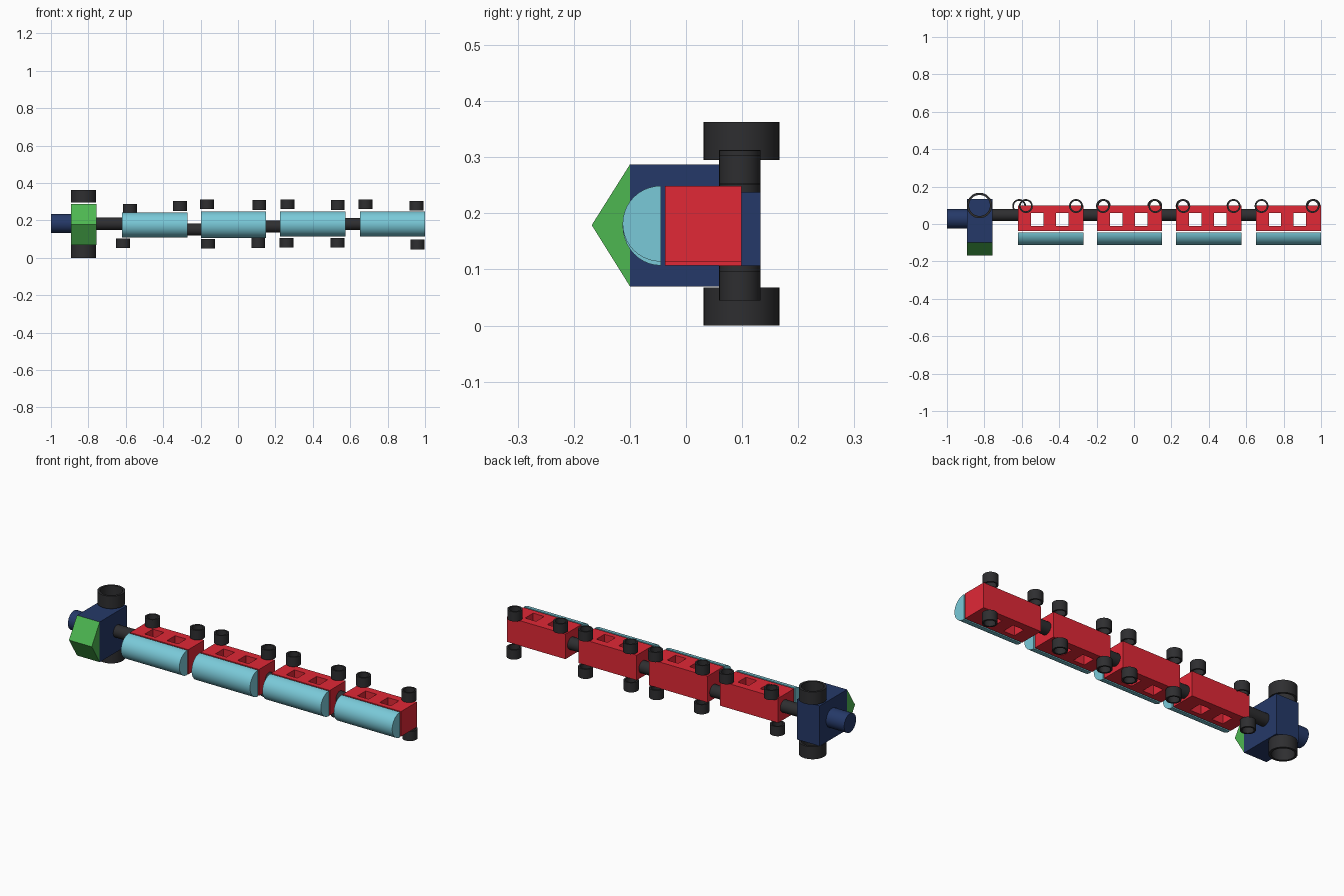
import bpy, bmesh, math
from mathutils import Matrix

if "Cube" in bpy.data.objects:
    bpy.data.objects.remove(bpy.data.objects["Cube"])


def material(name, rgb):
    """Material from 0-255 screen colour, converted to linear."""
    m = bpy.data.materials.new(name)
    m.diffuse_color = (*[((c / 255 + 0.055) / 1.055) ** 2.4 for c in rgb], 1)
    m.use_nodes = True
    m.node_tree.nodes["Principled BSDF"].inputs["Base Color"].default_value = m.diffuse_color
    return m


NAVY = material("navy", (37, 57, 104))
GREEN = material("green", (77, 183, 81))
RED = material("red", (225, 40, 54))
TEAL = material("light_blue", (122, 202, 217))
BLACK = material("black", (46, 46, 48))


def add(name, mesh, mat, smooth=False):
    ob = bpy.data.objects.new(name, mesh)
    bpy.context.collection.objects.link(ob)
    mesh.materials.clear()
    mesh.materials.append(mat)
    if smooth:
        bpy.ops.object.select_all(action='DESELECT')
        ob.select_set(True)
        bpy.context.view_layer.objects.active = ob
        bpy.ops.object.shade_smooth_by_angle(angle=math.radians(35))
    else:
        mesh.shade_flat()
    return ob


def finish(name, bm, mat, smooth=False):
    bmesh.ops.recalc_face_normals(bm, faces=bm.faces)
    me = bpy.data.meshes.new(name)
    bm.to_mesh(me)
    bm.free()
    return add(name, me, mat, smooth)


def prism(name, profile, x0, x1, mat, smooth=False):
    """Extrude a (y, z) profile along x."""
    bm = bmesh.new()
    f = bm.faces.new([bm.verts.new((x0, y, z)) for y, z in profile])
    g = bmesh.ops.extrude_face_region(bm, geom=[f])["geom"]
    bmesh.ops.translate(bm, vec=(x1 - x0, 0, 0),
                        verts=[v for v in g if isinstance(v, bmesh.types.BMVert)])
    return finish(name, bm, mat, smooth)


def circle(y, z, r, n=32):
    return [(y + r * math.cos(2 * math.pi * i / n),
             z + r * math.sin(2 * math.pi * i / n)) for i in range(n)]


def rod(name, x0, x1, y, z, r, mat):
    return prism(name, circle(y, z, r), x0, x1, mat, True)


def wheel(name, x, y, z0, z1, r, wall):
    """Open ring wheel with its axis along z."""
    bm = bmesh.new()
    section = [(r, z0), (r, z1), (r - wall, z1), (r - wall, z0)]
    vs = [bm.verts.new((a, 0, z)) for a, z in section]
    es = [bm.edges.new((vs[i], vs[(i + 1) % 4])) for i in range(4)]
    bmesh.ops.spin(bm, geom=vs + es, cent=(0, 0, 0), axis=(0, 0, 1),
                   angle=2 * math.pi, steps=32, use_merge=True)
    bmesh.ops.remove_doubles(bm, verts=bm.verts, dist=1e-5)
    bmesh.ops.translate(bm, vec=(x, y, 0), verts=bm.verts)
    return finish(name, bm, BLACK, True)


def windowed_body(name, x0, x1, y0, y1, z0, z1, holes):
    """Box with rectangular windows running through it along z."""
    cu = bpy.data.curves.new(name, 'CURVE')
    cu.dimensions, cu.fill_mode, cu.extrude = '2D', 'BOTH', (z1 - z0) / 2
    for a, b, c, d in [(x0, x1, y0, y1)] + holes:
        s = cu.splines.new('POLY')
        s.points.add(3)
        for p, (x, y) in zip(s.points, [(a, c), (b, c), (b, d), (a, d)]):
            p.co = (x, y, 0, 1)
        s.use_cyclic_u = True
    tmp = bpy.data.objects.new(name + "_outline", cu)
    bpy.context.collection.objects.link(tmp)
    bpy.context.view_layer.update()
    me = bpy.data.meshes.new_from_object(
        tmp.evaluated_get(bpy.context.evaluated_depsgraph_get()))
    bpy.data.objects.remove(tmp)
    me.transform(Matrix.Translation((0, 0, (z0 + z1) / 2)))
    bm = bmesh.new()
    bm.from_mesh(me)
    bmesh.ops.remove_doubles(bm, verts=bm.verts, dist=1e-5)
    return finish(name, bm, RED)


# Engine: cab, pitched roof, boiler, large wheels
prism("engine_cab", [(-0.10, 0.07), (0.133, 0.07), (0.133, 0.287), (-0.10, 0.287)],
      -0.892, -0.756, NAVY)
prism("engine_roof", [(-0.10, 0.07), (-0.10, 0.287), (-0.168, 0.179)], -0.892, -0.756, GREEN)
rod("engine_boiler", -1.0, -0.89, 0.028, 0.184, 0.051, NAVY)
wheel("engine_wheel_lower", -0.826, 0.099, 0.0, 0.068, 0.068, 0.012)
wheel("engine_wheel_upper", -0.826, 0.099, 0.295, 0.363, 0.068, 0.012)

# Carriages: windowed body and separate rounded roof
for i, (x0, z0, z1) in enumerate([(-0.620, 0.110, 0.243), (-0.198, 0.107, 0.249),
                                  (0.225, 0.114, 0.249), (0.651, 0.114, 0.249)], 1):
    x1 = x0 + 0.349
    holes = [(x0 + a, x0 + a + 0.066, -0.010, 0.059) for a in (0.070, 0.203)]
    windowed_body(f"carriage_body_{i}", x0, x1, -0.037, 0.099, z0, z1, holes)
    r = (z1 - z0) / 2
    arc = [(-0.045 + 0.068 * math.cos(t), (z0 + z1) / 2 + r * math.sin(t))
           for t in (math.pi / 2 + math.pi * k / 20 for k in range(21))]
    prism(f"carriage_roof_{i}", arc, x0, x1, TEAL, True)

# Couplings
for i, (x0, x1, z) in enumerate([(-0.758, -0.618, 0.182), (-0.273, -0.196, 0.152),
                                 (0.149, 0.227, 0.168), (0.572, 0.653, 0.181)], 1):
    rod(f"coupling_{i}", x0, x1, 0.048, z, 0.033, BLACK)

# Small carriage wheels: (x, z of lower rim)
upper = [(-0.578, 0.237), (-0.31, 0.251), (-0.166, 0.261), (0.114, 0.257),
         (0.264, 0.260), (0.533, 0.257), (0.682, 0.260), (0.955, 0.252)]
lower = [(-0.614, 0.052), (-0.161, 0.049), (0.108, 0.054),
         (0.260, 0.055), (0.532, 0.055), (0.960, 0.045)]
for side, row in (("upper", upper), ("lower", lower)):
    for i, (x, z) in enumerate(row, 1):
        wheel(f"carriage_wheel_{side}_{i}", x, 0.096, z, z + 0.052, 0.037, 0.009)
